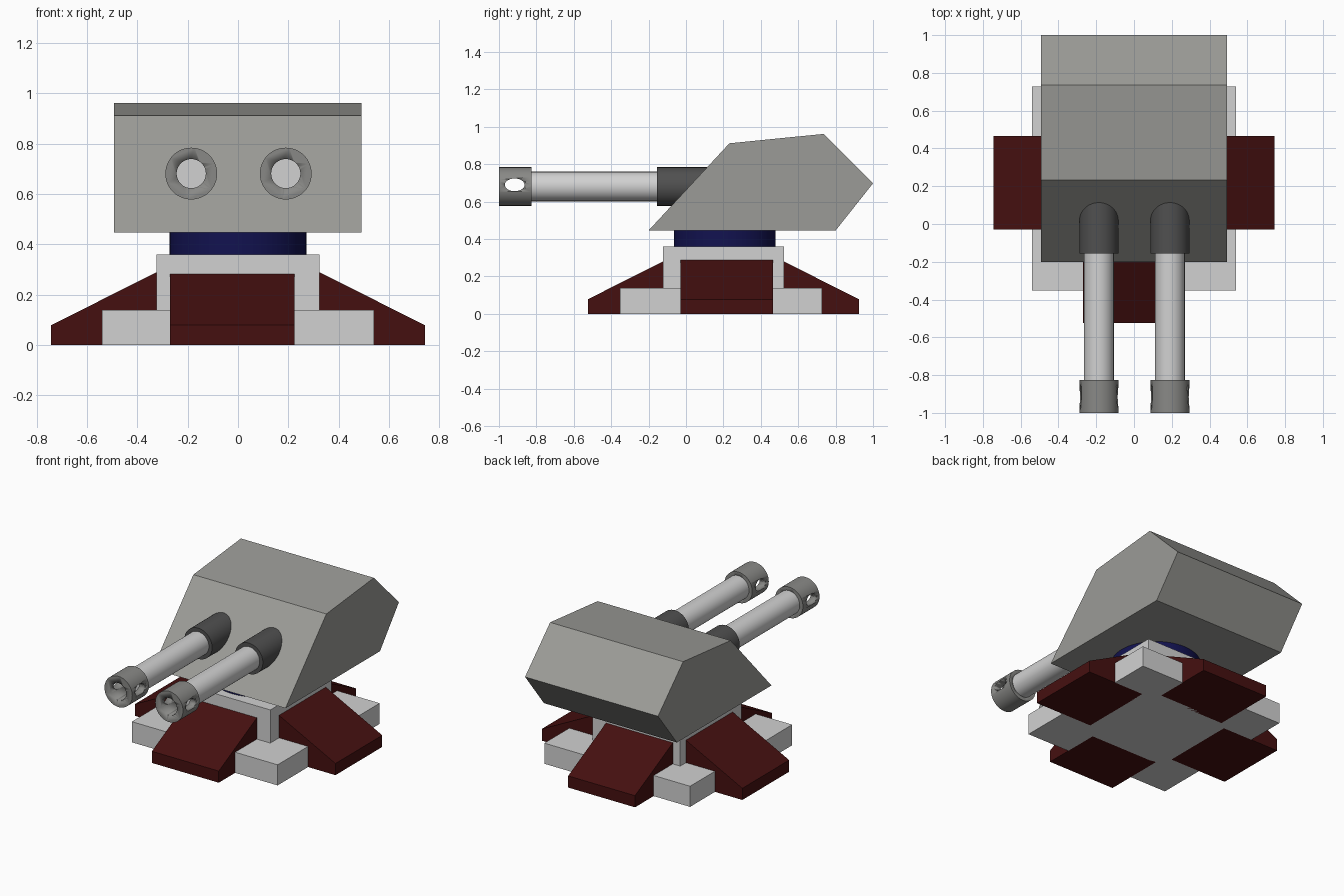
import bpy, bmesh, math
from mathutils import Matrix, Vector

if "Cube" in bpy.data.objects:
    bpy.data.objects.remove(bpy.data.objects["Cube"])


def material(name, rgb):
    m = bpy.data.materials.new(name)
    m.use_nodes = True
    m.diffuse_color = (*rgb, 1)
    m.node_tree.nodes["Principled BSDF"].inputs["Base Color"].default_value = (*rgb, 1)
    return m


HULL = material("hull grey", (0.33, 0.33, 0.31))
MUZZLE = material("muzzle grey", (0.25, 0.25, 0.24))
DARK = material("dark grey", (0.08, 0.08, 0.08))
LIGHT = material("light grey", (0.64, 0.64, 0.64))
RED = material("dark red", (0.06, 0.005, 0.005))
BLUE = material("dark blue", (0.006, 0.006, 0.08))


def finish(name, bm, mat, smooth=False):
    bmesh.ops.recalc_face_normals(bm, faces=bm.faces)
    me = bpy.data.meshes.new(name)
    bm.to_mesh(me)
    bm.free()
    ob = bpy.data.objects.new(name, me)
    bpy.context.collection.objects.link(ob)
    if mat:
        me.materials.append(mat)
    if smooth:
        bpy.ops.object.select_all(action='DESELECT')
        ob.select_set(True)
        bpy.context.view_layer.objects.active = ob
        bpy.ops.object.shade_smooth_by_angle(angle=math.radians(35))
    return ob


def box(name, lo, hi, mat):
    lo, hi = Vector(lo), Vector(hi)
    bm = bmesh.new()
    bmesh.ops.create_cube(bm, size=1, matrix=Matrix.Translation((lo + hi) / 2)
                          @ Matrix.Diagonal((*(hi - lo), 1)))
    return finish(name, bm, mat)


def prism(name, points, offset, mat):
    """Extrude a planar outline along offset."""
    bm = bmesh.new()
    face = bm.faces.new([bm.verts.new(p) for p in points])
    new = bmesh.ops.extrude_face_region(bm, geom=[face])["geom"]
    bmesh.ops.translate(bm, vec=offset, verts=[v for v in new if isinstance(v, bmesh.types.BMVert)])
    return finish(name, bm, mat)


def cylinder(name, start, end, radius, mat, segments=48, stretch=1):
    """Round bar between two points; stretch widens a bar lying along x in y."""
    start, end = Vector(start), Vector(end)
    axis = end - start
    bm = bmesh.new()
    bmesh.ops.create_cone(bm, cap_ends=True, segments=segments, radius1=radius,
                          radius2=radius, depth=axis.length,
                          matrix=axis.to_track_quat('Z', 'Y').to_matrix().to_4x4())
    bmesh.ops.scale(bm, vec=(1, stretch, 1), verts=bm.verts)
    bmesh.ops.translate(bm, vec=(start + end) / 2, verts=bm.verts)
    return finish(name, bm, mat, True)


# Base: central pedestal and corner feet filling the gaps between the wedges
CY = 0.2
W0, W1 = -0.27, 0.225      # front and back wedge sides in x
S0, S1 = -0.03, 0.465      # side wedge sides in y
box("pedestal", (-0.325, -0.122, 0), (0.325, 0.525, 0.36), LIGHT)
for side, x0, x1 in (("right", -0.54, W0), ("left", W1, 0.54)):
    for end, y0, y1 in (("front", -0.352, S0), ("back", S1, 0.728)):
        box(f"{end}_{side}_foot", (x0, y0, 0), (x1, y1, 0.138), LIGHT)

# Sloping armour wedges on the four sides
slope = [(0.322, 0), (0.743, 0), (0.743, 0.078), (0.322, 0.29)]
for name, s in (("left", 1), ("right", -1)):
    prism(f"{name}_wedge", [(s * r, S0, z) for r, z in slope], (0, S1 - S0, 0), RED)
for name, s in (("back", 1), ("front", -1)):
    prism(f"{name}_wedge", [(W0, CY + s * (r - 0.018), z) for r, z in slope],
          (W1 - W0, 0, 0), RED)

# Turning ring and turret hull
cylinder("turning_ring", (0, 0.207, 0.355), (0, 0.207, 0.46), 0.272, BLUE, 64)
hull = [(-0.2, 0.446), (0.232, 0.912), (0.735, 0.962), (1.0, 0.698), (0.8, 0.446)]
prism("turret_hull", [(-0.493, y, z) for y, z in hull], (0.985, 0, 0), HULL)

# Twin guns: sleeve, barrel and vented muzzle
GZ = 0.681
for side, x in (("right", -0.186), ("left", 0.19)):
    cylinder(f"{side}_sleeve", (x, -0.155, GZ), (x, 0.25, GZ), 0.103, DARK)
    cylinder(f"{side}_barrel", (x, -0.828, GZ), (x, -0.1, GZ), 0.079, LIGHT)
    muzzle = cylinder(f"{side}_muzzle", (x, -1.0, GZ), (x, -0.825, GZ), 0.103, MUZZLE)
    bore = cylinder(f"{side}_bore_cutter", (x, -1.1, GZ), (x, -0.7, GZ), 0.058, None)
    vent = cylinder(f"{side}_vent_cutter", (x - 0.2, -0.916, GZ + 0.009),
                    (x + 0.2, -0.916, GZ + 0.009), 0.034, None, 32, 1.55)
    for cutter in (bore, vent):
        cutter.hide_render = True
        cutter.hide_set(True)
        mod = muzzle.modifiers.new("cut", 'BOOLEAN')
        mod.operation = 'DIFFERENCE'
        mod.solver = 'EXACT'
        mod.object = cutter
